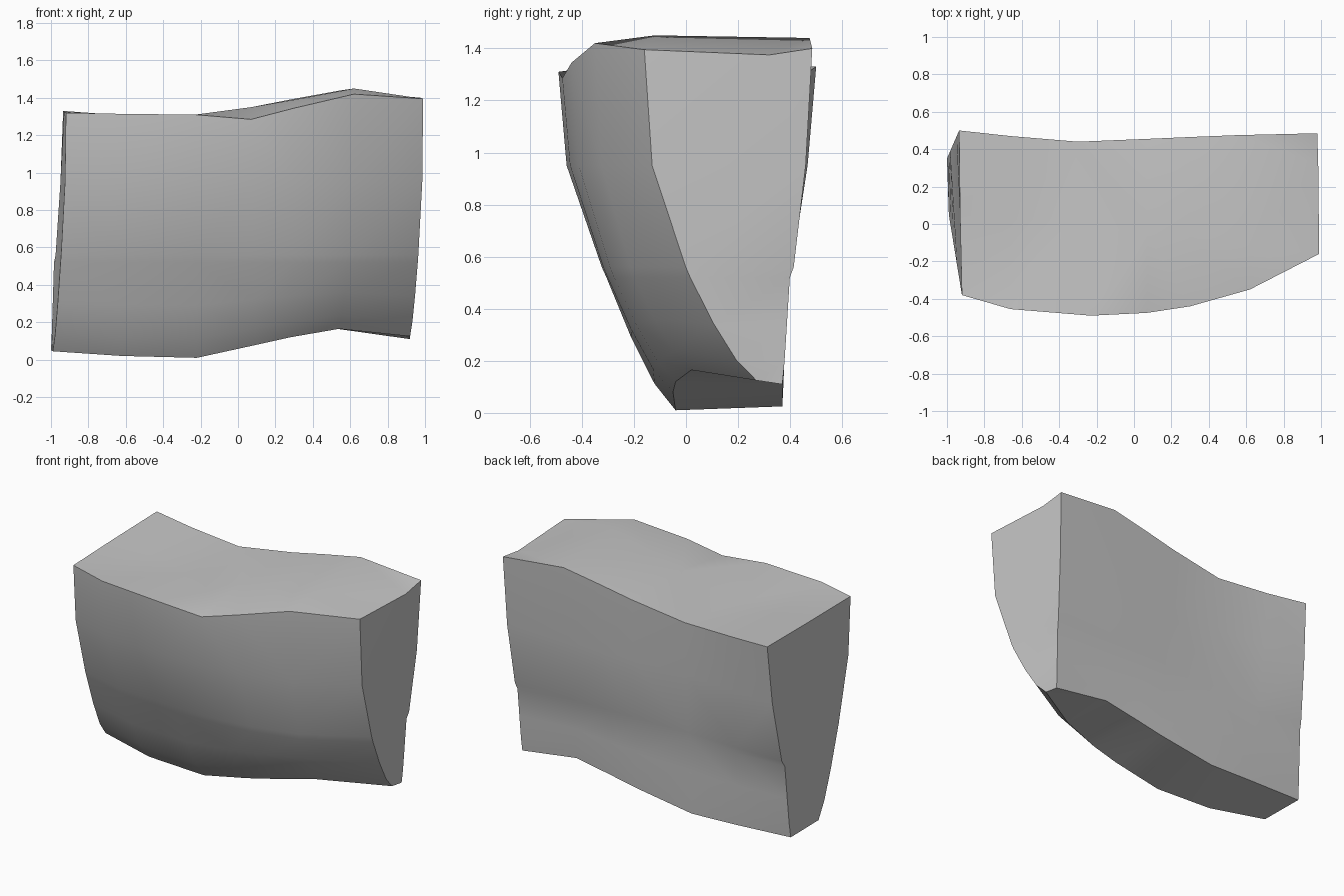
import bpy
import bmesh
from mathutils import Vector

# Remove the default cube only
default_cube = bpy.data.objects.get("Cube")
if default_cube:
    bpy.data.objects.remove(default_cube, do_unlink=True)


def make_material(name, colour):
    material = bpy.data.materials.new(name)
    material.use_nodes = True
    material.diffuse_color = colour
    material.node_tree.nodes["Principled BSDF"].inputs["Base Color"].default_value = colour
    return material


def rail(xs, ys, zs):
    """Turn three coordinate rows into a list of points along the block."""
    return [Vector(point) for point in zip(xs, ys, zs)]


# Rails running from the right end (-x) to the left end (+x)
top_x = (-.92, -.66, -.23, .07, .3, .62, .99)
base_x = (-.99, -.62, -.22, .1, .28, .54, .92)
front_top = rail(top_x, (-.38, -.455, -.49, -.475, -.44, -.35, -.16),
                 (1.32, 1.315, 1.31, 1.285, 1.345, 1.42, 1.395))
front_base = rail(base_x, (.05, -.03, -.04, -.05, -.04, .02, .27),
                  (.045, .02, .01, .08, .12, .165, .125))
back_top = rail((-.935, -.66, -.3, .07, .3, .55, .98),
                (.5, .47, .44, .455, .465, .475, .485),
                (1.33, 1.31, 1.295, 1.35, 1.395, 1.44, 1.40))
back_base = rail((-1, -.62, -.3, .1, .28, .53, .92),
                 (.35, .365, .37, .37, .37, .37, .37),
                 (.05, .035, .025, .085, .12, .165, .11))
top_ridge = rail((-.93, -.66, -.36, .07, .3, .62, .985),
                 (.05, .03, .01, -.05, -.08, -.12, .32),
                 (1.325, 1.3, 1.274, 1.35, 1.39, 1.45, 1.375))

# Slope profiles: how far each level has moved from the top rail to the base
front_slope = (0, .07, .37, .41, .62, .82, 1)
back_slope = (0, .22, .62, .75, .85, .93, 1)
ledge_heights = (.95, .56, .52)
lower_steps = (.45, .8, 1)


def wall_column(top, base, slope):
    """Points down one wall, from the top edge to the base edge."""
    heights = [top.z, *ledge_heights]
    lowest_ledge = heights[-1]
    for step in lower_steps:
        heights.append(lowest_ledge + (base.z - lowest_ledge) * step)
    points = []
    for amount, height in zip(slope, heights):
        point = top.lerp(base, amount)
        point.z = height
        points.append(point)
    return points


# Cross-section loops joined into a closed block
bm = bmesh.new()
loops = []
for f_top, f_base, b_top, b_base, ridge in zip(
        front_top, front_base, back_top, back_base, top_ridge):
    front = wall_column(f_top, f_base, front_slope)
    back = wall_column(b_top, b_base, back_slope)
    section = front + back[::-1] + [ridge]
    loops.append([bm.verts.new(point) for point in section])

for first, second in zip(loops, loops[1:]):
    count = len(first)
    for i in range(count):
        j = (i + 1) % count
        bm.faces.new((first[i], first[j], second[j], second[i]))

# End walls, one strip per level
levels = len(front_slope)
for loop in (loops[0], loops[-1]):
    ridge = loop[-1]
    front = loop[:levels]
    back = loop[levels:-1][::-1]
    bm.faces.new((front[0], ridge, back[0], back[1], front[1]))
    for i in range(1, levels - 1):
        bm.faces.new((front[i], back[i], back[i + 1], front[i + 1]))

bmesh.ops.triangulate(bm, faces=bm.faces[:])
bmesh.ops.recalc_face_normals(bm, faces=bm.faces[:])

mesh = bpy.data.meshes.new("curved_stone_block")
bm.to_mesh(mesh)
bm.free()
block = bpy.data.objects.new("curved_stone_block", mesh)
bpy.context.collection.objects.link(block)
mesh.materials.append(make_material("plain_grey", (.57, .57, .57, 1)))

# Smooth walls with crisp outer edges
bpy.ops.object.select_all(action="DESELECT")
block.select_set(True)
bpy.context.view_layer.objects.active = block
bpy.ops.object.shade_smooth_by_angle(angle=.55)
